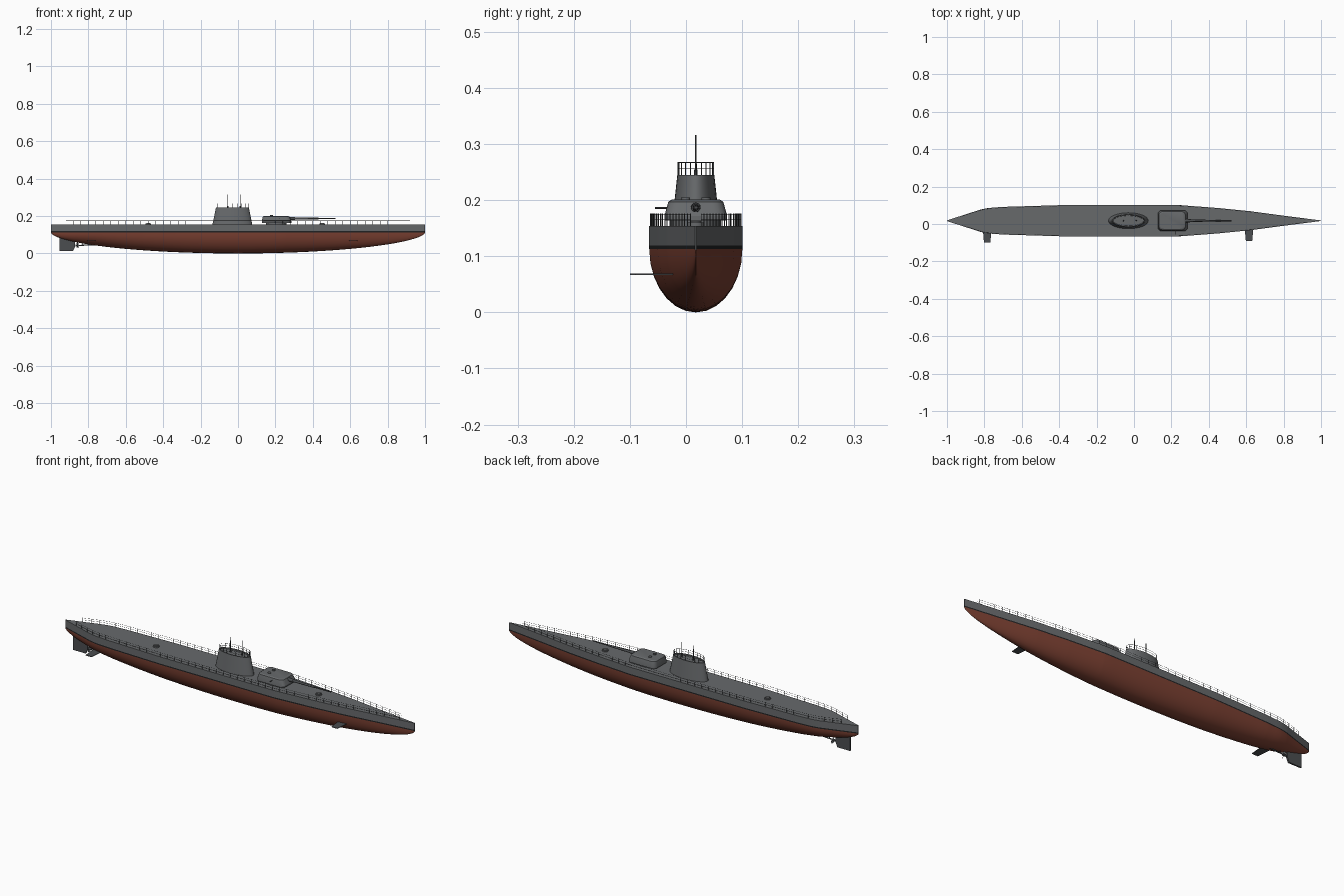
import bpy, bmesh, math
from mathutils import Vector

if "Cube" in bpy.data.objects:
    bpy.data.objects.remove(bpy.data.objects["Cube"])

CY = 0.0175          # hull centreline
DECK = 0.154


def mat(name, r, g, b):
    m = bpy.data.materials.new(name)
    m.diffuse_color = (r, g, b, 1)
    m.use_nodes = True
    m.node_tree.nodes["Principled BSDF"].inputs["Base Color"].default_value = m.diffuse_color
    return m


GREY = mat("hull grey", 0.135, 0.142, 0.148)
RED = mat("underwater red", 0.20, 0.052, 0.032)
BLACK = mat("waterline black", 0.015, 0.016, 0.017)
METAL = mat("dark metal", 0.07, 0.075, 0.08)


def finish(bm, name, mats, angle=35):
    bmesh.ops.recalc_face_normals(bm, faces=bm.faces)
    me = bpy.data.meshes.new(name)
    bm.to_mesh(me)
    bm.free()
    ob = bpy.data.objects.new(name, me)
    bpy.context.collection.objects.link(ob)
    for m in mats:
        me.materials.append(m)
    if angle:
        bpy.ops.object.select_all(action='DESELECT')
        ob.select_set(True)
        bpy.context.view_layer.objects.active = ob
        bpy.ops.object.shade_smooth_by_angle(angle=math.radians(angle))
    return ob


def loft(bm, rings, closed=True, cap=True):
    vs = [[bm.verts.new(p) for p in r] for r in rings]
    n = len(vs[0])
    for a, b in zip(vs, vs[1:]):
        for i in range(n if closed else n - 1):
            j = (i + 1) % n
            bm.faces.new((a[i], a[j], b[j], b[i]))
    if cap:
        bm.faces.new(vs[0])
        bm.faces.new(vs[-1])


def rod(bm, a, b, r1, r2=None, n=5):
    a, b = Vector(a), Vector(b)
    q = (b - a).to_track_quat('Z', 'Y')
    rings = []
    for p, r in ((a, r1), (b, r1 if r2 is None else r2)):
        rings.append([p + q @ Vector((r * math.cos(t), r * math.sin(t), 0))
                      for t in (2 * math.pi * k / n for k in range(n))])
    loft(bm, rings)


def ellipse(cx, z, a, b, n=32):
    return [(cx + a * math.cos(2 * math.pi * k / n),
             CY + b * math.sin(2 * math.pi * k / n), z) for k in range(n)]


def rounded_rect(cx, z, a, b, r, n=5):
    pts = []
    for q, (sx, sy) in enumerate(((1, 1), (-1, 1), (-1, -1), (1, -1))):
        for k in range(n):
            t = math.pi / 2 * (q + k / (n - 1))
            pts.append((cx + sx * (a - r) + r * math.cos(t),
                        CY + sy * (b - r) + r * math.sin(t), z))
    return pts


# Deck outline: (x, half width)
PLAN = [(-1, .002), (-.875, .042), (-.82, .060), (-.78, .068), (-.7, .074),
        (-.4, .083), (.25, .083), (.45, .068), (.62, .051), (.8, .027), (1, .0015)]


def half(x):
    for (x0, w0), (x1, w1) in zip(PLAN, PLAN[1:]):
        if x <= x1:
            return w0 + (w1 - w0) * (x - x0) / (x1 - x0)
    return PLAN[-1][1]


# Hull: grey topsides, black waterline band, red elliptical bottom
def section(x):
    w = half(x)
    zw = 0.113
    depth = max(zw * (1 - min(x * x, 1)) ** 0.55, 0.002)
    right = [(w, DECK), (w, 0.119)]
    arc = [(w * math.cos(t), zw - depth * math.sin(t))
           for t in (math.pi * k / 14 for k in range(15))]
    pts = right + arc + [(-w, 0.119), (-w, DECK)]
    return [(x, CY + y, z) for y, z in pts]


xs = sorted({round(math.sin(math.pi / 2 * k / 24), 4) for k in range(-24, 25)}
            | {p[0] for p in PLAN})
bm = bmesh.new()
loft(bm, [section(x) for x in xs])
hull = finish(bm, "hull", [GREY, RED, BLACK])
for p in hull.data.polygons:
    zs = [hull.data.vertices[v].co.z for v in p.vertices]
    if len(zs) > 4 or max(zs) > 0.13:
        p.material_index = 0
    elif max(zs) > 0.115:
        p.material_index = 2
    else:
        p.material_index = 1

# Conning tower with lip and recessed top
bm = bmesh.new()
loft(bm, [ellipse(-.03, DECK - .002, .107, .043), ellipse(-.03, .245, .088, .033),
          ellipse(-.03, .245, .082, .028), ellipse(-.03, .240, .081, .027)])
finish(bm, "conning_tower", [GREY])

# Gun house on a low pedestal
bm = bmesh.new()
loft(bm, [ellipse(.205, DECK - .002, .055, .045), ellipse(.205, .165, .055, .045)])
loft(bm, [rounded_rect(.207, .164, .080, .056, .022), rounded_rect(.207, .172, .080, .056, .022),
          rounded_rect(.204, .197, .071, .049, .02), rounded_rect(.203, .201, .064, .043, .018)])
finish(bm, "gun_house", [GREY], 25)

# Gun barrel, side sight and roof fittings
bm = bmesh.new()
rod(bm, (.26, CY, .187), (.305, CY, .187), .009, .008, 16)
rod(bm, (.30, CY, .187), (.43, CY, .187), .0065, .0045, 16)
rod(bm, (.43, CY, .187), (.52, CY, .187), .0035, .003, 16)
rod(bm, (.22, -.055, .186), (.22, -.02, .186), .0015, None, 8)
finish(bm, "gun_barrel", [METAL])
bm = bmesh.new()
for y in (-.018, .018):
    rod(bm, (.18, CY + y, .199), (.18, CY + y, .205), .008, None, 12)
finish(bm, "gun_house_hatches", [GREY])

# Deck hatches
bm = bmesh.new()
for x in (-.48, .45):
    rod(bm, (x, CY, DECK - .002), (x, CY, .160), .015, None, 20)
    rod(bm, (x, CY, .159), (x, CY, .163), .010, None, 20)
finish(bm, "deck_hatches", [GREY])

# Masts
bm = bmesh.new()
for x in (-.055, .012):
    rod(bm, (x, CY, .239), (x, CY, .255), .004, .003, 10)
    rod(bm, (x, CY, .25), (x, CY, .316), .0018, .0012, 8)
finish(bm, "masts", [METAL])

# Deck railings following the hull edge
bm = bmesh.new()
N = 46
for s in (1, -1):
    pts = [(x, CY + s * max(half(x) - .002, .002))
           for x in (-.92 + 1.84 * k / N for k in range(N + 1))]
    for x, y in pts:
        rod(bm, (x, y, DECK - .001), (x, y, .176), .0009)
    for z in (.165, .175):
        for a, b in zip(pts, pts[1:]):
            rod(bm, (*a, z), (*b, z), .0006, None, 4)
finish(bm, "deck_railings", [METAL], 0)

# Conning tower railing
bm = bmesh.new()
ring = ellipse(-.03, 0, .085, .0315, 20)
for k, (x, y, _) in enumerate(ring):
    x2, y2, _ = ring[(k + 1) % 20]
    rod(bm, (x, y, .243), (x, y, .268), .0009)
    for z in (.256, .267):
        rod(bm, (x, y, z), (x2, y2, z), .0007, None, 4)
finish(bm, "tower_railing", [METAL], 0)

# Diving planes on the near side
for name, x, tip in (("stern_plane", -.785, -.1), ("bow_plane", .615, -.09)):
    bm = bmesh.new()
    loft(bm, [[(x - w, y, .0665), (x + w, y, .0665), (x + w, y, .0695), (x - w, y, .0695)]
              for y, w in ((-.005, .025), (tip, .017))])
    finish(bm, name, [METAL], 0)

# Rudder
bm = bmesh.new()
loft(bm, [[(x, CY + s * .004, z) for x, z in
           ((-.955, .012), (-.882, .012), (-.872, .035), (-.872, .085), (-.955, .100))]
          for s in (-1, 1)])
finish(bm, "rudder", [METAL], 0)

# Propeller shaft, bracket and blades
bm = bmesh.new()
rod(bm, (-.866, CY, .042), (-.70, CY, .050), .003, None, 10)
rod(bm, (-.835, CY, .043), (-.825, CY, .075), .002, None, 6)
rod(bm, (-.868, CY, .042), (-.850, CY, .042), .005, .006, 12)
for k in range(3):
    t = 2 * math.pi * k / 3 + math.pi / 2
    d = Vector((0, math.cos(t), math.sin(t)))
    e = Vector((.004, -.006 * math.sin(t), .006 * math.cos(t)))
    c = Vector((-.858, CY, .042))
    n = Vector((.0008, 0, 0))
    loft(bm, [[c + d * .003 - e * .5 + o, c + d * .013 - e + o, c + d * .021 + o,
               c + d * .013 + e + o, c + d * .003 + e * .5 + o] for o in (-n, n)])
finish(bm, "propeller", [METAL], 30)
